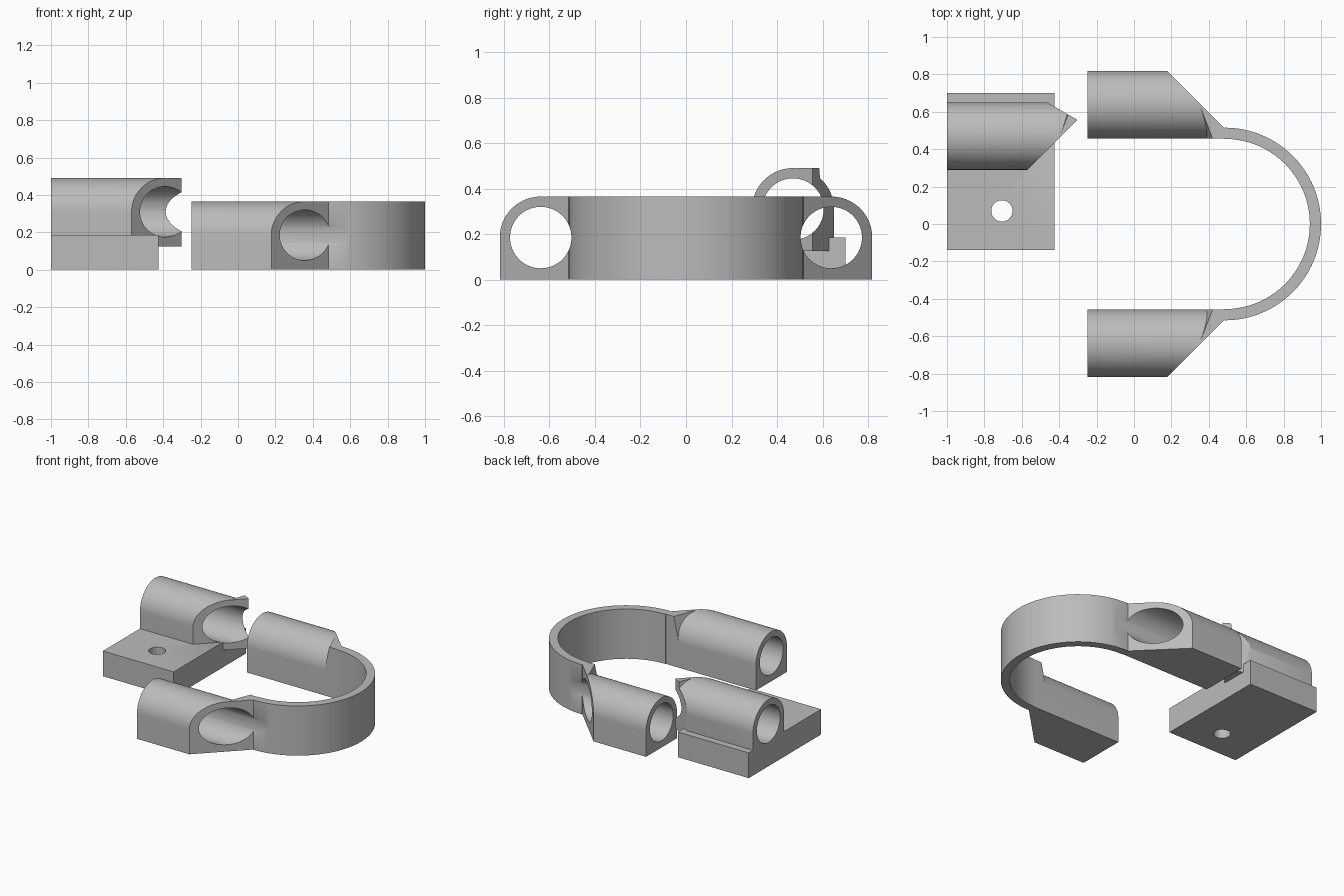
import bpy, bmesh
from math import sin, cos, pi, radians
from mathutils import Vector

cube = bpy.data.objects.get("Cube")
if cube:
    bpy.data.objects.remove(cube)

grey = bpy.data.materials.new("plain grey")
grey.use_nodes = True
grey.diffuse_color = (0.5, 0.5, 0.5, 1)
grey.node_tree.nodes["Principled BSDF"].inputs["Base Color"].default_value = (0.5, 0.5, 0.5, 1)

R, BORE = 0.18, 0.135          # tube outer and bore radius
DROP = 0.185                   # axis height above the tube's flat underside


def solid(name, start, end, cuts=()):
    """Closed solid between two matching outlines, trimmed by (point, normal) planes."""
    bm = bmesh.new()
    a = [bm.verts.new(p) for p in start]
    b = [bm.verts.new(p) for p in end]
    bm.faces.new(a)
    bm.faces.new(b)
    for i in range(len(a)):
        j = (i + 1) % len(a)
        bm.faces.new((a[i], a[j], b[j], b[i]))
    for point, normal in cuts:
        bmesh.ops.bisect_plane(bm, geom=bm.verts[:] + bm.edges[:] + bm.faces[:],
                               plane_co=point, plane_no=normal, clear_outer=True)
        bmesh.ops.holes_fill(bm, edges=[e for e in bm.edges if e.is_boundary])
    bmesh.ops.recalc_face_normals(bm, faces=bm.faces[:])
    mesh = bpy.data.meshes.new(name)
    bm.to_mesh(mesh)
    bm.free()
    mesh.materials.append(grey)
    ob = bpy.data.objects.new(name, mesh)
    bpy.context.collection.objects.link(ob)
    return ob


def upright(name, outline, z0, z1):
    return solid(name, [(x, y, z0) for x, y in outline], [(x, y, z1) for x, y in outline])


def arc(radius, a0, a1, n, cx=0, cy=0):
    return [(cx + radius * cos(a0 + (a1 - a0) * i / n),
             cy + radius * sin(a0 + (a1 - a0) * i / n)) for i in range(n + 1)]


def combine(target, other, operation):
    mod = target.modifiers.new("join", 'BOOLEAN')
    mod.operation, mod.solver, mod.object = operation, 'EXACT', other
    bpy.context.view_layer.objects.active = target
    bpy.ops.object.modifier_apply(modifier=mod.name)
    bpy.data.objects.remove(other)


def holder(name, origin, tail, side=1, extra=()):
    """Arched tube body, mitred at 45 degrees, with a flat-topped gusset at its tip."""
    ox, oy, oz = origin

    def place(p):
        return Vector((ox + p[0], oy + side * p[1], oz + p[2]))

    cuts = [((0, 0, 0), (1, -1, 0))] + list(extra)
    cuts = [(place(p), Vector((n[0], side * n[1], n[2]))) for p, n in cuts]
    section = [(-R, -DROP), (R, -DROP)] + arc(R, 0, pi, 40)
    body = solid(name, [place((tail, y, z)) for y, z in section],
                 [place((R + 0.05, y, z)) for y, z in section], cuts)
    # gusset with a leaning rear wall
    low = [(0, 0, -0.1), (0.3, 0, -0.1), (0.3, R, -0.1), (0, R, -0.1)]
    top = [(0, 0.02, R), (0.3, 0.02, R), (0.3, R, R), (0.062, R, R)]
    gusset = solid("gusset", [place(p) for p in low], [place(p) for p in top], cuts)
    combine(body, gusset, 'UNION')
    return body


def bore(target, origin, x0, x1):
    ring = arc(BORE, 0, 2 * pi, 64, origin[1], origin[2])[:-1]
    combine(target, solid("bore", [(x0, y, z) for y, z in ring],
                          [(x1, y, z) for y, z in ring]), 'DIFFERENCE')


# U-shaped clip: half ring with a holder at each end
outline = arc(0.515, -pi / 2, pi / 2, 64, 0.485) + arc(0.455, pi / 2, -pi / 2, 64, 0.485)
clip = upright("ring_clip", outline, 0, DROP + R)
for side in (1, -1):
    origin = (0.358, -0.638 * side, DROP)
    combine(clip, holder("clip_holder", origin, -0.606, side), 'UNION')
    bore(clip, origin, -0.4, 0.7)

# Mounting bracket: drilled plate carrying a third holder
bracket = upright("mounting_bracket",
                  [(-1, -0.14), (-0.425, -0.14), (-0.425, 0.7), (-1, 0.7)], 0, 0.185)
origin = (-0.389, 0.47, 0.31)
tip_cut = ((0.089, 0.085, 0), (sin(radians(30)), cos(radians(30)), 0))
combine(bracket, holder("bracket_holder", origin, -0.611, 1, [tip_cut]), 'UNION')
bore(bracket, origin, -1.1, -0.2)
screw = arc(0.057, 0, 2 * pi, 32, -0.706, 0.07)[:-1]
combine(bracket, upright("screw_hole", screw, -0.1, 0.3), 'DIFFERENCE')

# Smooth the round faces, keep the edges sharp
bpy.ops.object.select_all(action='DESELECT')
for ob in (clip, bracket):
    ob.select_set(True)
bpy.context.view_layer.objects.active = clip
bpy.ops.object.shade_smooth_by_angle(angle=radians(30))
